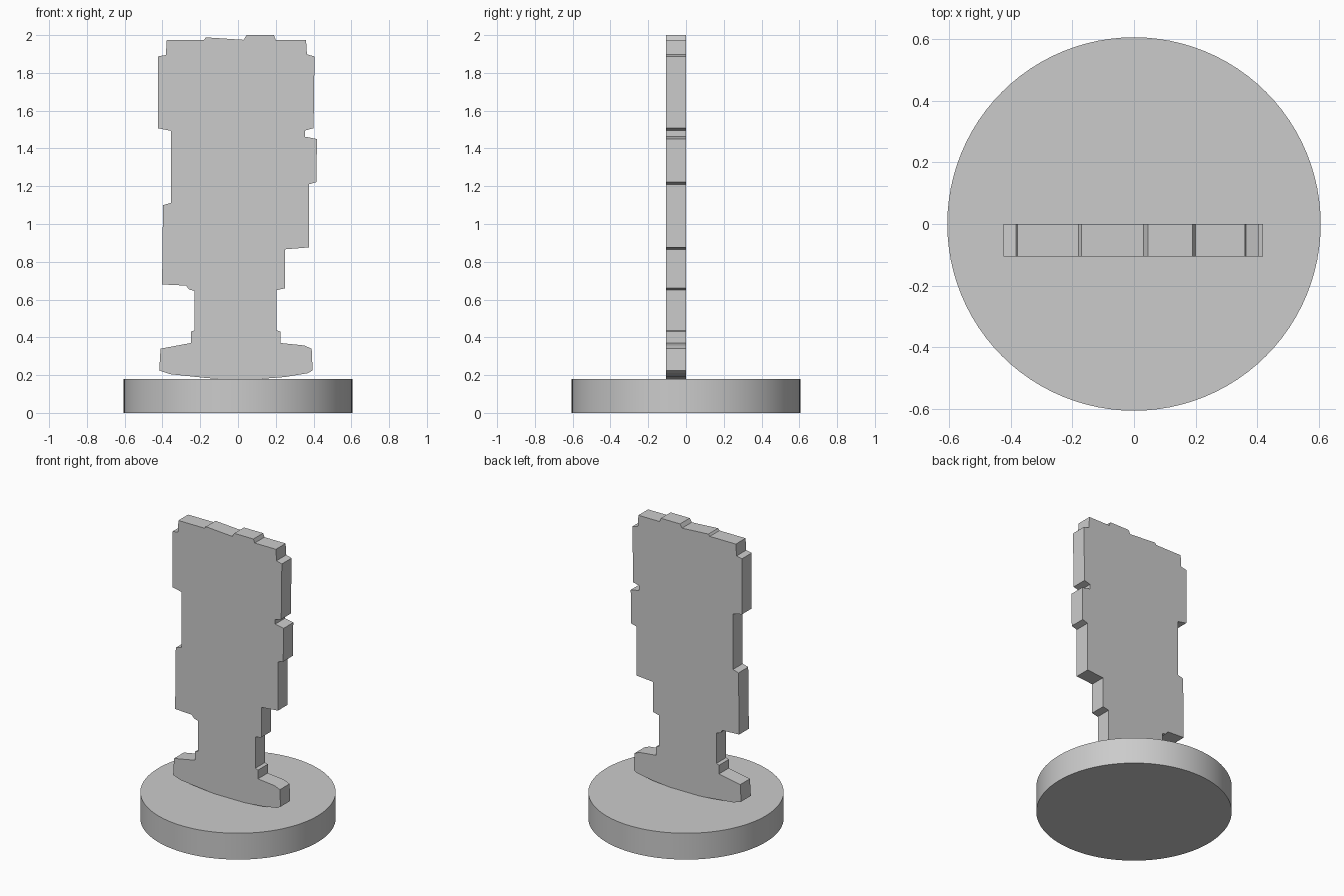
import bpy
import bmesh
from mathutils import Vector

default_cube = bpy.data.objects.get("Cube")
if default_cube:
    bpy.data.objects.remove(default_cube, do_unlink=True)

# One plain grey for the whole piece
grey = bpy.data.materials.new("plain grey")
grey.use_nodes = True
grey_colour = (0.6, 0.6, 0.6, 1)
grey.diffuse_color = grey_colour
grey.node_tree.nodes["Principled BSDF"].inputs["Base Color"].default_value = grey_colour

BASE_HEIGHT = 0.18
BASE_RADIUS = 0.605
PLATE_DEPTH = 0.105


def extruded_plate(name, outline, front, depth, material):
    """Close an x-z outline into a face and push it back along y."""
    mesh = bpy.data.meshes.new(name)
    bm = bmesh.new()
    face = bm.faces.new([bm.verts.new((x, front, z)) for x, z in outline])
    result = bmesh.ops.extrude_face_region(bm, geom=[face])
    moved = [v for v in result["geom"] if isinstance(v, bmesh.types.BMVert)]
    bmesh.ops.translate(bm, verts=moved, vec=Vector((0, depth, 0)))
    bmesh.ops.recalc_face_normals(bm, faces=bm.faces)
    # Triangulate the large concave faces cleanly
    bmesh.ops.triangulate(bm, faces=[f for f in bm.faces if len(f.verts) > 4])
    bm.to_mesh(mesh)
    bm.free()
    mesh.materials.append(material)
    plate = bpy.data.objects.new(name, mesh)
    bpy.context.collection.objects.link(plate)
    return plate


# Round base
bpy.ops.mesh.primitive_cylinder_add(
    vertices=96, radius=BASE_RADIUS, depth=BASE_HEIGHT,
    location=(0, 0, BASE_HEIGHT / 2))
base = bpy.context.object
base.name = "round_base"
base.data.materials.append(grey)
bpy.ops.object.shade_smooth_by_angle()

# Figure silhouette, counterclockwise from the bottom of the feet
feet_right_side = [
    (-0.17, 0.185), (-0.1, 0.18), (0.12, 0.18), (0.25, 0.19), (0.37, 0.21),
    (0.395, 0.225), (0.39, 0.34), (0.35, 0.357), (0.225, 0.37), (0.225, 0.43),
]
body_right_side = [
    (0.205, 0.437), (0.205, 0.65), (0.25, 0.66), (0.25, 0.866), (0.375, 0.876),
    (0.375, 1.21), (0.415, 1.222), (0.418, 1.45), (0.355, 1.462), (0.355, 1.495),
]
head = [
    (0.4, 1.507), (0.405, 1.887), (0.365, 1.898), (0.36, 1.975), (0.2, 1.975),
    (0.19, 2), (0.045, 2), (0.03, 1.975), (-0.17, 1.988), (-0.18, 1.975),
    (-0.377, 1.975), (-0.382, 1.895), (-0.423, 1.887), (-0.423, 1.507),
]
body_left_side = [
    (-0.355, 1.493), (-0.355, 1.112), (-0.397, 1.1), (-0.402, 0.68),
    (-0.275, 0.674), (-0.26, 0.654), (-0.23, 0.645), (-0.23, 0.437),
]
feet_left_side = [
    (-0.25, 0.43), (-0.25, 0.37), (-0.41, 0.34), (-0.417, 0.225), (-0.36, 0.205),
]
outline = feet_right_side + body_right_side + head + body_left_side + feet_left_side
extruded_plate("figure_silhouette", outline, -PLATE_DEPTH, PLATE_DEPTH, grey)
